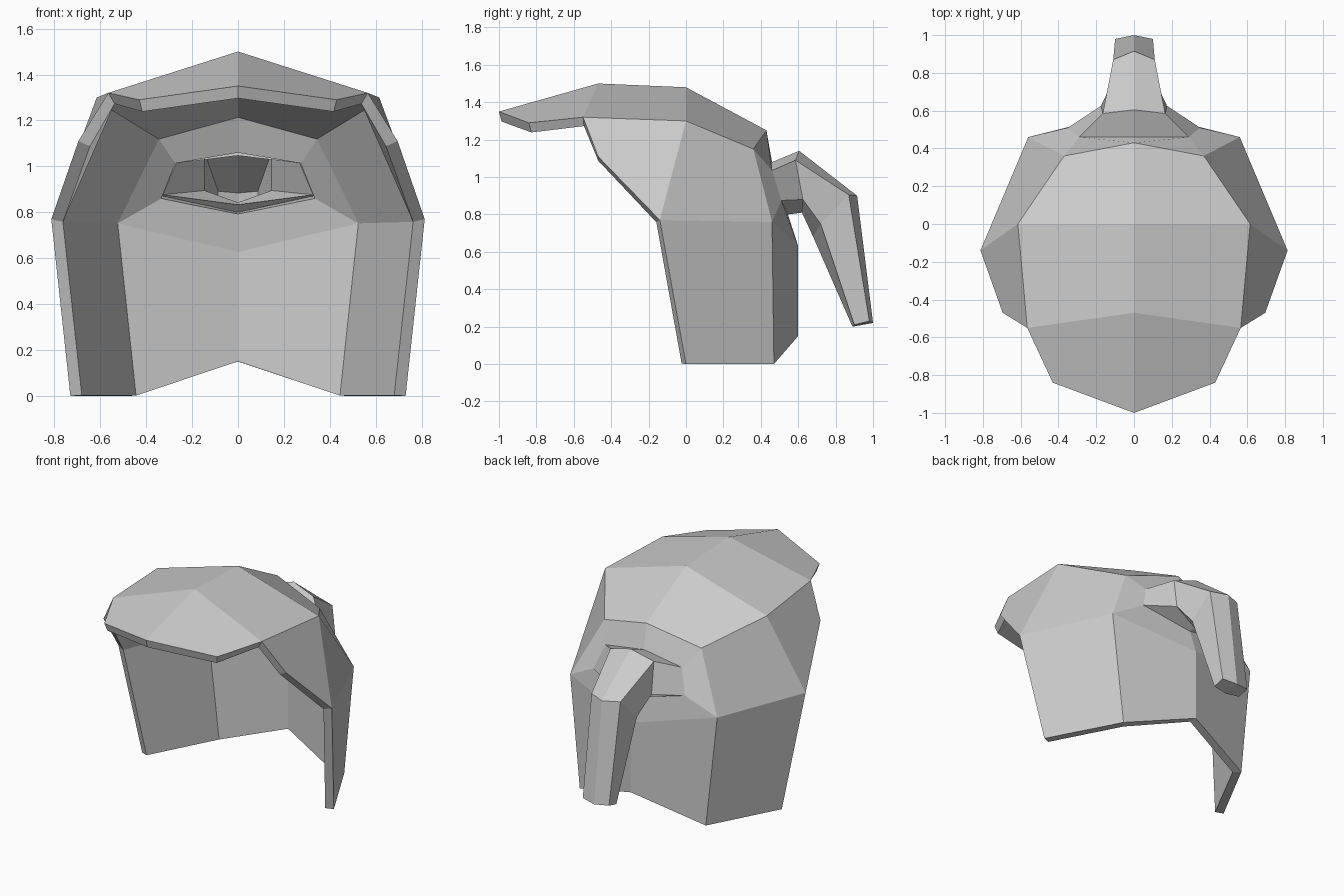
import bpy

if "Cube" in bpy.data.objects:
    bpy.data.objects.remove(bpy.data.objects["Cube"])


def shell(name, points, panels, thickness):
    """Half surface of flat panels, mirrored across x and thickened inward."""
    mesh = bpy.data.meshes.new(name)
    names = list(points)
    mesh.from_pydata([points[n] for n in names], [],
                     [[names.index(n) for n in p] for p in panels])
    obj = bpy.data.objects.new(name, mesh)
    bpy.context.collection.objects.link(obj)
    mirror = obj.modifiers.new("Mirror", 'MIRROR')
    mirror.use_clip = True
    mirror.merge_threshold = 0.001
    solid = obj.modifiers.new("Thickness", 'SOLIDIFY')
    solid.thickness = thickness
    solid.offset = -1
    return obj


# Visor, crown and hair: one faceted shell with an opening at the back
P = {
    "visor_tip": (0, -1, 1.35), "visor_side": (.43, -.84, 1.29),
    "brow": (.565, -.55, 1.32), "crown_front": (0, -.47, 1.5),
    "crown": (0, 0, 1.48), "crown_side": (.615, 0, 1.3),
    "crown_back": (0, .43, 1.25), "crown_corner": (.37, .36, 1.15),
    "temple": (.695, -.47, 1.11), "cheek": (.813, -.14, .77),
    "jaw": (.73, 0, 0), "nape_side": (.48, .47, 0),
    "nape": (0, .6, .15), "back_side": (.56, .46, .76),
    "back": (0, .6, .63),
    "hole_top": (0, .46, 1.08), "hole_upper": (.29, .46, 1.035),
    "hole_lower": (.35, .51, .875), "hole_bottom": (0, .545, .80),
}
panels = [
    ("visor_tip", "visor_side", "brow", "crown_front"),
    ("crown_front", "brow", "crown_side", "crown"),
    ("crown", "crown_side", "crown_corner", "crown_back"),
    ("brow", "temple", "cheek", "crown_side"),
    ("crown_side", "cheek", "back_side", "crown_corner"),
    ("cheek", "jaw", "nape_side", "back_side"),
    ("crown_back", "crown_corner", "hole_upper", "hole_top"),
    ("crown_corner", "back_side", "hole_lower", "hole_upper"),
    ("hole_lower", "back_side", "back", "hole_bottom"),
    ("back_side", "nape_side", "nape", "back"),
]
shell("cap_and_hair", P, panels, 0.055)

# Ponytail: half rings (top, upper, lower, bottom) lofted from the opening
rings = [
    [P["hole_top"], P["hole_upper"], P["hole_lower"], P["hole_bottom"]],
    [(0, .605, 1.14), (.165, .585, 1.09), (.175, .625, .88), (0, .62, .81)],
    [(0, .915, .90), (.11, .87, .905), (.13, .72, .75), (0, .68, .68)],
    [(0, 1.0, .22), (.1, .98, .23), (.1, .9, .21), (0, .89, .2)],
]
tail = {(i, k): p for i, ring in enumerate(rings) for k, p in enumerate(ring)}
tail_panels = [((i, k), (i, k + 1), (i + 1, k + 1), (i + 1, k))
               for i in range(3) for k in range(3)]
tail_panels.append([(3, k) for k in range(4)])
shell("ponytail", tail, tail_panels, 0.035)
